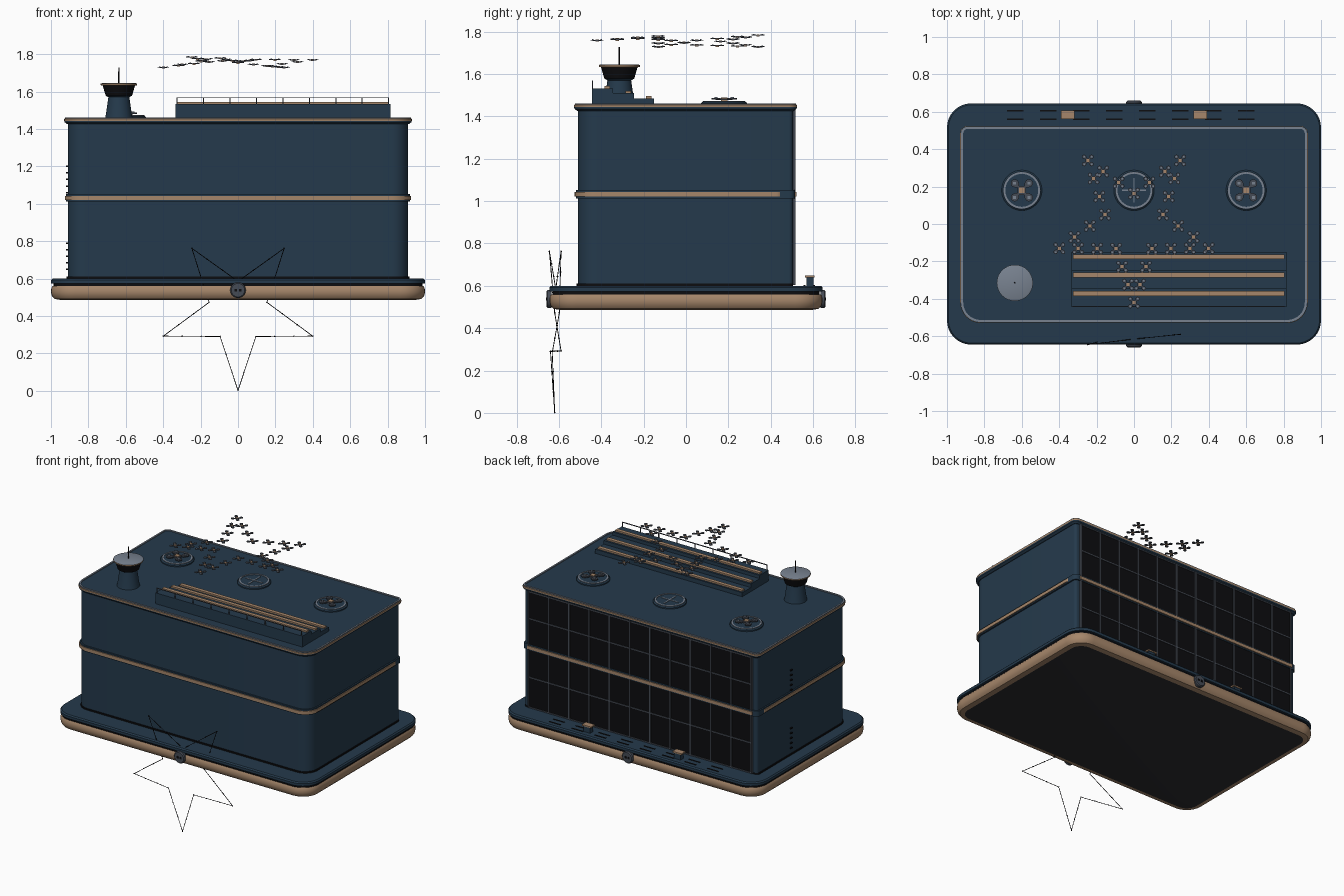
import bpy, bmesh, math
from mathutils import Vector

if "Cube" in bpy.data.objects:
    bpy.data.objects.remove(bpy.data.objects["Cube"])

def material(name, r, g, b):
    m = bpy.data.materials.new(name)
    m.diffuse_color = (r, g, b, 1)
    m.use_nodes = True
    m.node_tree.nodes["Principled BSDF"].inputs["Base Color"].default_value = m.diffuse_color
    return m

NAVY = material("navy", 0.018, 0.042, 0.072)
TAN = material("tan", 0.38, 0.24, 0.145)
BLACK = material("black", 0.004, 0.004, 0.005)
GREY = material("grey", 0.19, 0.225, 0.28)
CHARCOAL = material("charcoal", 0.025, 0.025, 0.028)
STEEL = material("dark steel", 0.06, 0.07, 0.09)

def finish(name, bm, mats, loc=(0, 0, 0)):
    bmesh.ops.recalc_face_normals(bm, faces=bm.faces)
    me = bpy.data.meshes.new(name)
    bm.to_mesh(me)
    bm.free()
    for m in mats:
        me.materials.append(m)
    ob = bpy.data.objects.new(name, me)
    ob.location = loc
    bpy.context.collection.objects.link(ob)
    return ob

def loft(name, rings, mats, idx=None, closed=False, loc=(0, 0, 0)):
    """Skin a list of point loops; idx gives the material of each band, then bottom and top caps."""
    bm = bmesh.new()
    vs = [[bm.verts.new(p) for p in r] for r in rings]
    n, k = len(rings[0]), len(rings)
    idx = idx or [0] * (k + 1)
    for i in range(k if closed else k - 1):
        a, b = vs[i], vs[(i + 1) % k]
        for j in range(n):
            f = bm.faces.new((a[j], a[(j + 1) % n], b[(j + 1) % n], b[j]))
            f.material_index = idx[i]
    if not closed:
        bm.faces.new(vs[0][::-1]).material_index = idx[-2]
        bm.faces.new(vs[-1]).material_index = idx[-1]
    return finish(name, bm, mats, loc)

def outline(x, y0, y1, rf, rb, z, off=0.0, steps=8):
    """Rounded rectangle with its own front and back corner radius."""
    pts = []
    for sx, cy, r, start in ((1, y0, rf, -90), (1, y1, rb, 0), (-1, y1, rb, 90), (-1, y0, rf, 180)):
        cx, cyy = sx * (x - r), cy + (r if cy == y0 else -r)
        for s in range(steps + 1):
            a = math.radians(start + 90 * s / steps)
            pts.append((cx + (r + off) * math.cos(a), cyy + (r + off) * math.sin(a), z))
    return pts

def lathe(name, prof, loc, mats, idx=None, closed=False, n=32):
    rings = [[(r * math.cos(2 * math.pi * j / n), r * math.sin(2 * math.pi * j / n), z)
              for j in range(n)] for r, z in prof]
    return loft(name, rings, mats, idx, closed, loc)

def add_box(bm, c, s, mi=0):
    vs = bmesh.ops.create_cube(bm, size=1)["verts"]
    for v in vs:
        v.co = Vector((c[i] + v.co[i] * s[i] for i in range(3)))
    for f in {f for v in vs for f in v.link_faces}:
        f.material_index = mi

def boxes(name, items, mat):
    bm = bmesh.new()
    for c, s in items:
        add_box(bm, c, s)
    return finish(name, bm, [mat])

# Base deck: charcoal underside, rounded tan hull, black groove, navy top
base = [(-.05, .486), (-.018, .492), (-.005, .507), (0, .528), (-.002, .55), (-.008, .56),
        (-.014, .56), (-.014, .574), (0, .574), (0, .592), (-.008, .6)]
loft("base_deck", [outline(1, -.645, .645, .13, .13, z, o) for o, z in base],
     [CHARCOAL, TAN, BLACK, NAVY], [1, 1, 1, 1, 1, 2, 2, 3, 3, 3, 0, 3])

# Main hall
def hall(z, off=0.0, back=.505):
    return outline(.91, -.51, back, .09, .02, z, off)
loft("hall_walls", [hall(.595), hall(1.44)], [NAVY])
loft("hall_foot", [hall(.598, .006, .5), hall(.61, .006, .5)], [BLACK])
loft("belt_backing", [hall(1.013, .01), hall(1.052, .01)], [NAVY])
loft("belt_stripe", [hall(1.021, .016, .445), hall(1.043, .016, .445)], [TAN])

# Roof slab with tan edge and raised grey kerb
loft("roof_slab", [hall(1.426, .004), hall(1.436, .017), hall(1.444, .019), hall(1.454, .019), hall(1.456, .016)],
     [NAVY, TAN], [0, 0, 1, 1, 0, 0])
loft("roof_kerb", [hall(1.454, .014), hall(1.462, .014), hall(1.462, .003), hall(1.454, .003)],
     [GREY], closed=True)

# Glazed back wall with mullions
boxes("back_glass", [((0, .506, 1.017), (1.75, .012, .825))], BLACK)
N = 11
boxes("mullions", [((-.872 + 1.744 * i / N, .512, 1.017), (.009, .012, .825)) for i in range(N + 1)]
      + [((0, .511, z), (1.744, .01, .008)) for z in (.608, .82, 1.235, 1.425)], STEEL)
boxes("back_belt", [((0, .514, 1.032), (1.76, .016, .022))], TAN)

# Column of small vents on the left wall
boxes("side_vents", [((-.913, .13, z0 + .035 * i), (.014, .02, .008))
                     for z0 in (.65, 1.06) for i in range(5)], BLACK)

# Deck slots and bollard boxes behind the hall
boxes("deck_slots", [((-.636 + .1766 * i, y, .601), (.088, .009, .004))
                     for i in range(8) for y in (.56, .605)], BLACK)
for x in (-.354, .354):
    boxes("deck_locker", [((x, .585, .62), (.05, .034, .045))], NAVY)
    boxes("deck_locker_lid", [((x, .585, .645), (.07, .045, .009))], TAN)

# Round plates front and back
for s in (-1, 1):
    p = lathe("hull_plate", [(.042, -.012), (.042, .006), (.036, .012)], (0, s * .647, .538), [STEEL], n=24)
    p.rotation_euler = (-s * math.pi / 2, 0, 0)
    boxes("hull_plate_marks", [((x, s * .659, .538), (.014, .003, .014)) for x in (-.012, .012)], BLACK)

# Control tower
T = (-.637, -.315, 0)
lathe("tower", [(.074, 1.455), (.069, 1.48), (.056, 1.57), (.07, 1.578), (.074, 1.59), (.086, 1.632), (.097, 1.634),
                (.097, 1.642), (.088, 1.646)], T, [NAVY, BLACK, TAN, GREY], [0, 0, 0, 1, 1, 2, 2, 3, 0, 3])
lathe("tower_mast", [(.004, 1.64), (.003, 1.728)], T, [BLACK], n=8)

# Stepped seating terrace with benches and railing
steps = [(-.195, 1.485), (-.285, 1.51), (-.39, 1.533)]
boxes("terrace_steps", [((.24, (-.445 + e) / 2, (1.45 + z) / 2), (1.15, e + .445, z - 1.45))
                        for e, z in ((-.15, 1.485), (-.245, 1.51), (-.345, 1.533))], NAVY)
boxes("terrace_benches", [((.24, y, z + .005), (1.13, .026, .012))
                          for y, z in ((-.175, 1.485), (-.272, 1.51), (-.372, 1.533))], TAN)
boxes("terrace_railing", [((-.325 + .1413 * i, -.442, 1.55), (.005, .005, .035)) for i in range(9)]
      + [((.24, -.442, 1.567), (1.135, .005, .005))], STEEL)

# Quadcopter: shared mesh, x-shaped arms, four rotors, tan body
def drone_mesh():
    bm = bmesh.new()
    add_box(bm, (0, 0, .001), (.016, .016, .010), 1)
    for sx in (-1, 1):
        for sy in (-1, 1):
            c = Vector((sx * .02, sy * .02, .003))
            vs = bmesh.ops.create_cone(bm, cap_ends=True, segments=10, radius1=.0115, radius2=.0115, depth=.004)["verts"]
            for v in vs:
                v.co += c
            add_box(bm, c + Vector((0, 0, .003)), (.008, .008, .003), 2)
            add_box(bm, c * .5, (.022, .005, .004), 0)
            add_box(bm, c * .5, (.005, .022, .004), 0)
    ob = finish("pad_drone", bm, [STEEL, TAN, GREY])
    return ob

first = drone_mesh()
def drone(name, loc, scale=1):
    ob = bpy.data.objects.new(name, first.data)
    ob.location, ob.scale = loc, (scale,) * 3
    bpy.context.collection.objects.link(ob)

# Landing pads
for x in (-.6, 0, .6):
    loc = (x, .18, 0)
    lathe("landing_pad", [(.108, 1.454), (.108, 1.464), (.1, 1.47)], loc, [NAVY], n=40)
    lathe("pad_ring", [(.099, 1.466), (.099, 1.474), (.088, 1.474), (.088, 1.466)], loc, [GREY], closed=True, n=40)
    if x:
        lathe("pad_inner_ring", [(.022, 1.468), (.022, 1.473), (.017, 1.473), (.017, 1.468)], loc, [GREY], closed=True)
        drone("parked_drone", (x, .18, 1.478), 1.9)
    else:
        boxes("pad_cross", [((0, .18, 1.471), (.13, .008, .005)), ((0, .18, 1.4715), (.008, .13, .005))], GREY)

# Five-pointed star path shared by the flying formation and the front light string
wobble = [0, .012, .01, -.022, -.03, -.005, .025, 0, -.03, .02]
corners = [Vector((r * math.cos(a), r * math.sin(a), w)) for i, w in enumerate(wobble)
           for r, a in [(.42 if i % 2 == 0 else .163, math.radians(-90 + 36 * i))]]
path = [corners[i].lerp(corners[(i + 1) % 10], k / 3) for i in range(10) for k in range(3)]
for p in path:
    drone("flying_drone", (p.x, p.y, 1.757 + p.z))
bpy.data.objects.remove(first)

# Hanging star string with small beads
pts = [Vector((p.x, -.62 - p.z, .4225 + p.y)) for p in path]
bm = bmesh.new()
for a, b in zip(pts, pts[1:] + pts[:1]):
    d = b - a
    vs = bmesh.ops.create_cone(bm, segments=6, radius1=.002, radius2=.002, depth=d.length)["verts"]
    q = d.to_track_quat('Z', 'Y')
    for v in vs:
        v.co = q @ v.co + (a + b) / 2
    for v in bmesh.ops.create_icosphere(bm, subdivisions=1, radius=.0045)["verts"]:
        v.co += a
finish("star_string", bm, [BLACK])

# Smooth rounded parts, keep sharp edges
for ob in bpy.context.scene.objects:
    ob.select_set(True)
bpy.context.view_layer.objects.active = bpy.data.objects["base_deck"]
bpy.ops.object.shade_smooth_by_angle(angle=math.radians(30))
